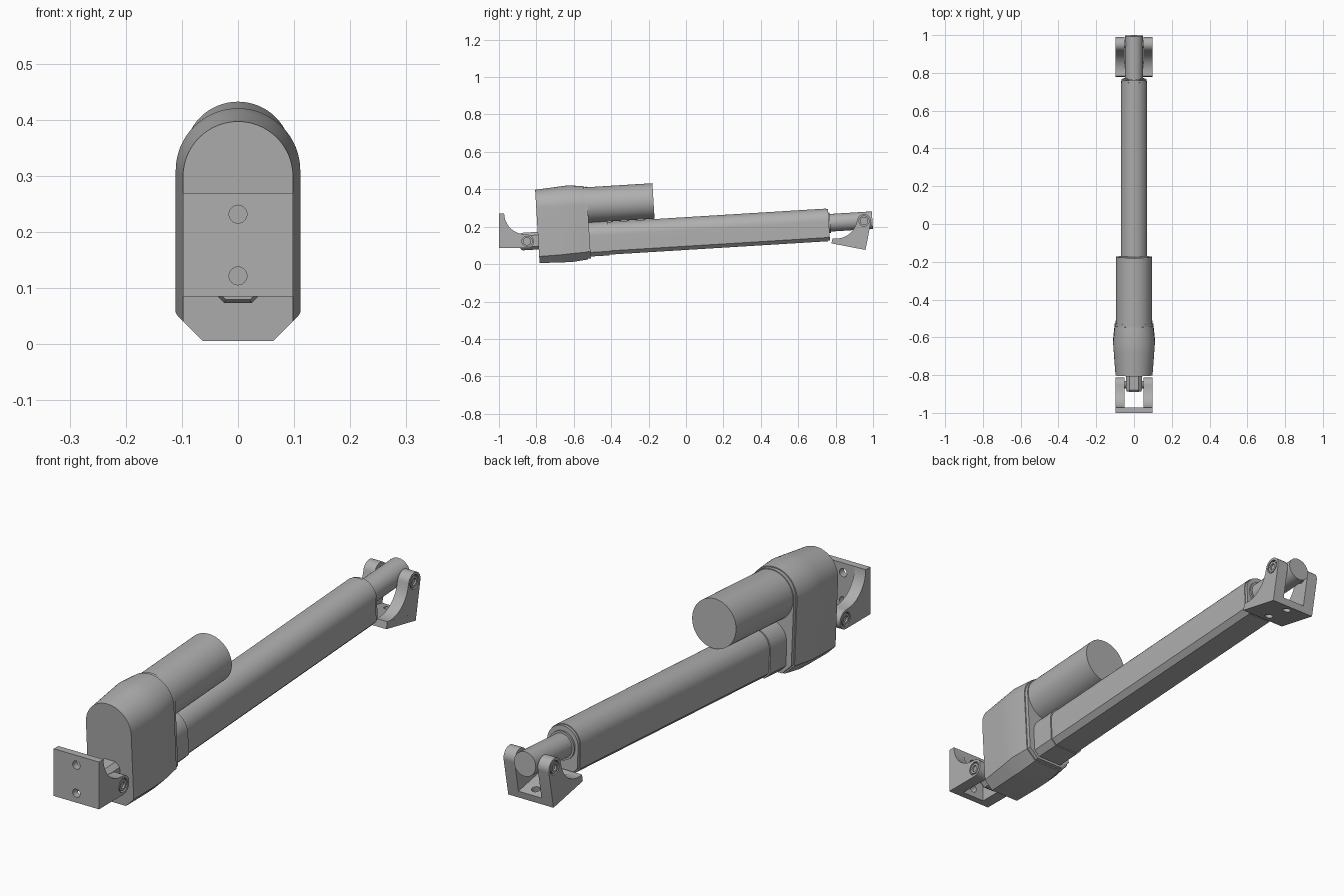
import bpy
import bmesh
from math import sin, cos, pi, radians
from mathutils import Matrix

cube = bpy.data.objects.get("Cube")
if cube:
    bpy.data.objects.remove(cube, do_unlink=True)

grey = bpy.data.materials.new("plain_grey")
grey.use_nodes = True
grey.diffuse_color = (0.43, 0.43, 0.43, 1)
grey.node_tree.nodes["Principled BSDF"].inputs["Base Color"].default_value = (0.43, 0.43, 0.43, 1)

# Frames: the body tilts around the front pin, the rear bracket sits on the rear pin
front_pin = Matrix.Translation((0, -0.85, 0.122))
rear_pin = Matrix.Translation((0, 0.952, 0.23))
body = front_pin @ Matrix.Rotation(radians(3.5), 4, 'X')
rear = rear_pin @ Matrix.Rotation(radians(79), 4, 'X')


def arc(cy, cz, r, a0, a1, n):
    steps = [radians(a0 + (a1 - a0) * i / n) for i in range(n + 1)]
    return [(cy + r * cos(a), cz + r * sin(a)) for a in steps]


def circle(r, cz=0, n=40):
    return arc(0, cz, r, 0, 360, n)[:-1]


def arch(w, centre, bottom, cut, n=32):
    """Round top, straight sides, chamfered flat bottom."""
    base = [(-w, bottom + cut), (cut - w, bottom), (w - cut, bottom), (w, bottom + cut)]
    return base + arc(0, centre, w, 0, 180, n)


def loft(name, rings, frame):
    """Skin rings of (x, z) points placed along y."""
    bm = bmesh.new()
    loops = [[bm.verts.new((x, y, z)) for x, z in pts] for y, pts in rings]
    for a, b in zip(loops, loops[1:]):
        for i in range(len(a)):
            j = (i + 1) % len(a)
            bm.faces.new((a[i], a[j], b[j], b[i]))
    bm.faces.new(loops[0])
    bm.faces.new(loops[-1][::-1])
    bmesh.ops.recalc_face_normals(bm, faces=bm.faces)
    mesh = bpy.data.meshes.new(name)
    bm.to_mesh(mesh)
    bm.free()
    mesh.transform(frame)
    mesh.materials.append(grey)
    ob = bpy.data.objects.new(name, mesh)
    bpy.context.collection.objects.link(ob)
    smooth(ob)
    return ob


def smooth(ob):
    bpy.ops.object.select_all(action='DESELECT')
    ob.select_set(True)
    bpy.context.view_layer.objects.active = ob
    bpy.ops.object.shade_smooth_by_angle(angle=radians(25))


def across(name, pts, x0, x1, frame):
    """Extrude a side profile of (y, z) points along x."""
    turn = Matrix(((0, 1, 0, 0), (1, 0, 0, 0), (0, 0, 1, 0), (0, 0, 0, 1)))
    ob = loft(name, [(x0, pts), (x1, pts)], frame @ turn)
    ob.data.flip_normals()
    return ob


def drill(ob, cutter):
    mod = ob.modifiers.new("hole", 'BOOLEAN')
    mod.object = cutter
    mod.solver = 'EXACT'
    bpy.context.view_layer.objects.active = ob
    bpy.ops.object.modifier_apply(modifier=mod.name)
    bpy.data.objects.remove(cutter, do_unlink=True)
    smooth(ob)


# Gearbox housing, bulging at the middle, with a small lip at the back
loft("gearbox_housing", [
    (0.06, arch(0.098, 0.174, -0.12, 0.035)),
    (0.18, arch(0.107, 0.174, -0.124, 0.041)),
    (0.235, arch(0.111, 0.174, -0.125, 0.045)),
    (0.32, arch(0.102, 0.174, -0.117, 0.04))], body)
loft("gearbox_back_lip", [(0.315, arch(0.098, 0.174, -0.112, 0.038)),
                          (0.335, arch(0.098, 0.174, -0.112, 0.038))], body)

# Motor
loft("motor", [(0.32, circle(0.095, 0.174, 64)), (0.688, circle(0.095, 0.174, 64))], body)

# Outer tube with front collar and end cap
tube = arch(0.07, 0.007, -0.098, 0.02)
collar = arch(0.075, 0.007, -0.102, 0.022)
cap = arch(0.067, 0.007, -0.095, 0.02)
loft("outer_tube", [(0.32, tube), (1.605, tube)], body)
loft("tube_collar", [(0.325, collar), (0.435, collar)], body)
loft("tube_end_cap", [(1.6, cap), (1.617, cap)], body)
loft("rod_seal", [(1.6, circle(0.055)), (1.624, circle(0.055))], body)

# Sliding rod
loft("sliding_rod", [(1.6, circle(0.047)), (1.85, circle(0.047))], body)

# Front mounting lug with chamfered corners
lug = [(s * x, t * z) for s, t, order in ((1, 1, 1), (-1, 1, -1), (-1, -1, 1), (1, -1, -1))
       for x, z in ((0.042, 0.03), (0.024, 0.047))[::order]]
small_lug = [(x * 0.9, z * 0.85) for x, z in lug]
loft("mounting_lug", [(-0.036, small_lug), (-0.026, lug), (0.065, lug)], body)

# Brackets: drilled plate, two curved arms and a pin each
for side, frame in (("front", front_pin), ("rear", rear)):
    plate = across(side + "_bracket_plate",
                   [(-0.15, -0.037), (-0.122, -0.037), (-0.122, 0.148), (-0.15, 0.148)],
                   -0.098, 0.098, frame)
    for z in (0, 0.11):
        drill(plate, loft("cutter", [(-0.2, circle(0.016, z, 24)), (-0.1, circle(0.016, z, 24))], frame))
    profile = ([(-0.122, -0.037)] + arc(0, 0, 0.037, -90, 95, 20)
               + arc(-0.01, 0.15, 0.112, 268, 182, 20))
    for name, s in (("left", 1), ("right", -1)):
        arm = across(f"{side}_bracket_{name}_arm", profile, *sorted((s * 0.05, s * 0.098)), frame)
        drill(arm, across("cutter", circle(0.027, 0, 32), *sorted((s * 0.088, s * 0.12)), frame))
        sleeve = across(f"{side}_{name}_sleeve", circle(0.022, 0, 32), *sorted((s * 0.08, s * 0.097)), frame)
        drill(sleeve, across("cutter", circle(0.013, 0, 24), *sorted((s * 0.09, s * 0.12)), frame))
    across(side + "_pin", circle(0.02, 0, 32), -0.086, 0.086, frame)
